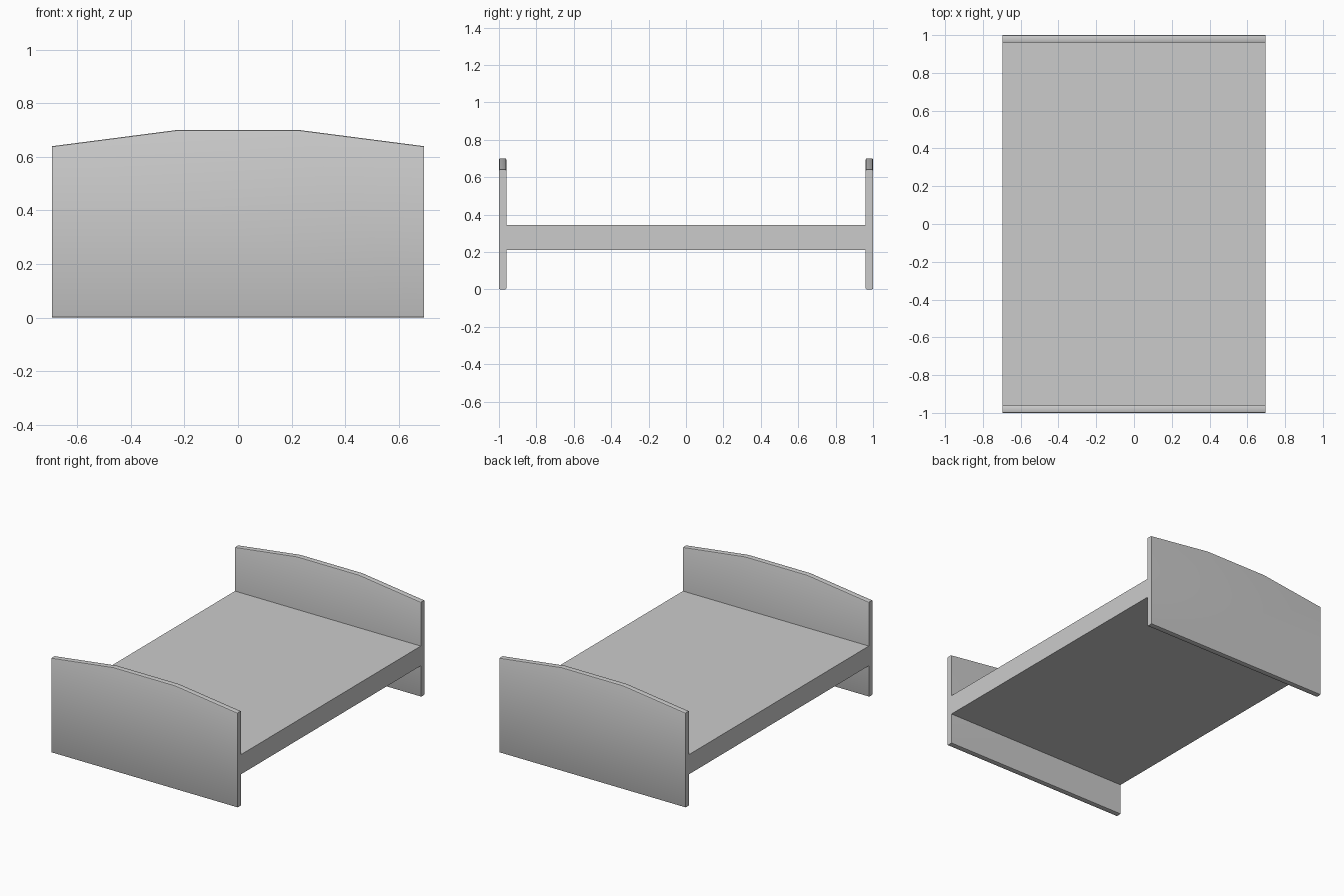
import bpy, bmesh

if "Cube" in bpy.data.objects:
    bpy.data.objects.remove(bpy.data.objects["Cube"])

HALF_W = 0.695      # half width of the bed
THICK = 0.04        # board thickness


def link_mesh(name, bm):
    bmesh.ops.recalc_face_normals(bm, faces=bm.faces)
    mesh = bpy.data.meshes.new(name)
    bm.to_mesh(mesh)
    bm.free()
    obj = bpy.data.objects.new(name, mesh)
    bpy.context.collection.objects.link(obj)
    bpy.ops.object.select_all(action='DESELECT')
    obj.select_set(True)
    bpy.context.view_layer.objects.active = obj
    bpy.ops.object.shade_smooth_by_angle(angle=0.6)
    return obj


# End board: outline with a shallow faceted crown, extruded along y
def end_board(name, y0):
    third = HALF_W / 3
    outline = [(-HALF_W, 0), (HALF_W, 0), (HALF_W, 0.64),
               (third, 0.70), (-third, 0.70), (-HALF_W, 0.64)]
    bm = bmesh.new()
    face = bm.faces.new([bm.verts.new((x, y0, z)) for x, z in outline])
    ext = bmesh.ops.extrude_face_region(bm, geom=[face])
    verts = [g for g in ext['geom'] if isinstance(g, bmesh.types.BMVert)]
    bmesh.ops.translate(bm, verts=verts, vec=(0, THICK, 0))
    bmesh.ops.recalc_face_normals(bm, faces=bm.faces)
    # Soften the long top and bottom edges only
    long_edges = [e for e in bm.edges
                  if abs(e.verts[0].co.x - e.verts[1].co.x) > 0.1]
    bmesh.ops.bevel(bm, geom=long_edges, offset=0.007, segments=2,
                    profile=0.5, affect='EDGES')
    return link_mesh(name, bm)


end_board("footboard", -1.0)
end_board("headboard", 1.0 - THICK)

# Solid bed base spanning between the boards
bm = bmesh.new()
bmesh.ops.create_cube(bm, size=1)
bmesh.ops.scale(bm, verts=bm.verts, vec=(2 * HALF_W, 2 - 2 * THICK, 0.133))
bmesh.ops.translate(bm, verts=bm.verts, vec=(0, 0, 0.2775))
# Open the hidden ends that butt against the boards
ends = [f for f in bm.faces if abs(f.calc_center_median().y) > 0.9]
bmesh.ops.delete(bm, geom=ends, context='FACES_ONLY')
link_mesh("bed_base", bm)
